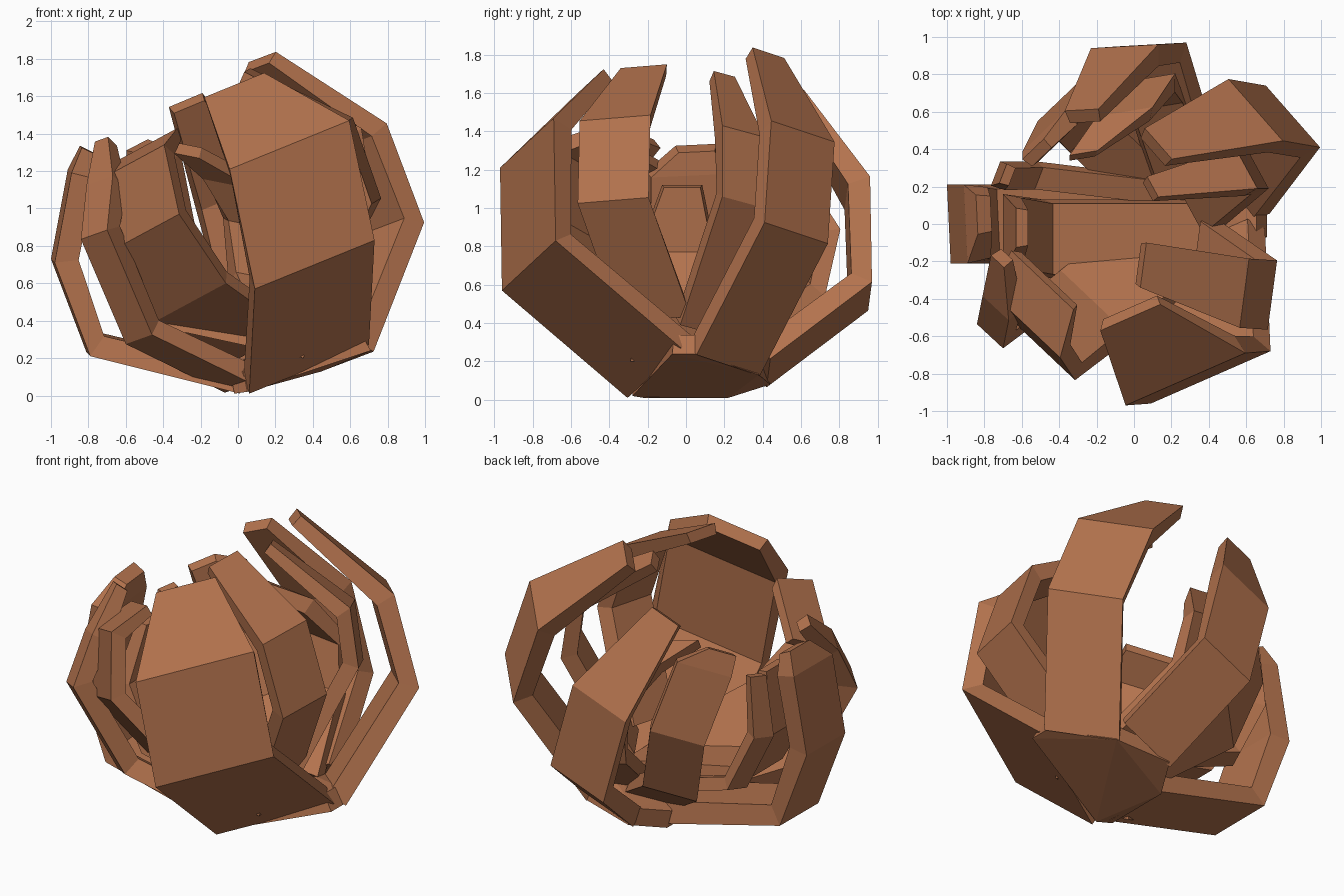
import bpy, bmesh
from mathutils import Vector

if "Cube" in bpy.data.objects:
    bpy.data.objects.remove(bpy.data.objects["Cube"])

mat = bpy.data.materials.new("brown_husk")
mat.diffuse_color = (0.45, 0.17, 0.075, 1)
mat.use_nodes = True
mat.node_tree.nodes["Principled BSDF"].inputs["Base Color"].default_value = mat.diffuse_color
CENTRE = Vector((0.12, 0, 0.95))


def finish(name, bm):
    bmesh.ops.recalc_face_normals(bm, faces=bm.faces)
    me = bpy.data.meshes.new(name)
    bm.to_mesh(me)
    bm.free()
    me.materials.append(mat)
    ob = bpy.data.objects.new(name, me)
    bpy.context.collection.objects.link(ob)
    return ob


def petal(name, path, side, thick=0.12, tip=0.5):
    """Thick tapered band following the outer midline, curling inward."""
    pts = [Vector(p) for p in path]
    side = Vector(side)
    bm = bmesh.new()
    rings = []
    last = len(pts) - 1
    for i, p in enumerate(pts):
        tangent = (pts[min(i + 1, last)] - pts[max(i - 1, 0)]).normalized()
        inward = tangent.cross(side).normalized()
        if inward.dot(CENTRE - p) < 0:
            inward.negate()
        half = side * 0.5 * (tip if i == last else 1)
        depth = inward * thick * (0.65 if i == last else 1)
        inner = half * 0.9
        rings.append([bm.verts.new(v) for v in
                      (p - half, p + half, p + depth + inner, p + depth - inner)])
    for a, b in zip(rings, rings[1:]):
        for k in range(4):
            j = (k + 1) % 4
            bm.faces.new((a[k], a[j], b[j], b[k]))
    bm.faces.new(rings[0][::-1])
    bm.faces.new(rings[-1])
    return finish(name, bm)


# Tilted hub plate joining the petals
bm = bmesh.new()
rim = [(.05, -.28, .02), (.71, -.07, .24), (.71, .07, .24), (.45, .38, .13),
       (.1, .44, .08), (-.02, .22, .01), (-.02, -.22, .01)]
for p in rim:
    bm.verts.new(p)
    bm.verts.new(Vector(p) * 0.95 + Vector((-.02, 0, .11)))
bmesh.ops.convex_hull(bm, input=bm.verts)
bmesh.ops.dissolve_limit(bm, angle_limit=0.05, verts=bm.verts, edges=bm.edges)
finish("hub", bm)

# Outer petals
petal("outer_petal_front_right",
      [(.38, -.165, .14), (.41, -.82, .70), (.275, -.83, 1.34), (-.02, -.5, 1.66)],
      (.64, .28, .26))
petal("outer_petal_right_back",
      [(.58, .22, .18), (.85, .575, .87), (.65, .61, 1.4), (.13, .43, 1.81)],
      (-.29, .33, -.11))
petal("outer_petal_back",
      [(.26, .43, .14), (.1, .96, .54), (-.05, .95, 1.09), (-.28, .61, 1.58)],
      (.36, .02, .15))
petal("outer_petal_left",
      [(0, 0, .02), (-.8, 0, .22), (-.99, 0, .72), (-.9, 0, 1.2), (-.84, .05, 1.33)],
      (-.02, .42, .02), .13)
petal("outer_petal_front_left",
      [(0, -.2, .04), (-.53, -.42, .3), (-.77, -.6, .86), (-.74, -.45, 1.15),
       (-.73, -.2, 1.37)],
      (.14, -.13, .05))

# Inner petals
petal("inner_petal_front_left",
      [(.1, -.2, .25), (-.25, -.47, .5), (-.5, -.66, .87), (-.58, -.54, 1.24),
       (-.49, -.3, 1.34)],
      (.37, -.35, .2), .1, .9)
petal("inner_petal_right",
      [(.42, -.16, .42), (.74, -.38, 1.04), (.59, -.37, 1.47), (.05, -.22, 1.74)],
      (.05, .37, .03), .1, .65)
petal("inner_petal_right_back",
      [(.4, .08, .36), (.66, .3, 1.03), (.6, .3, 1.4), (.1, .2, 1.7)],
      (-.12, .22, -.06), .1)
petal("inner_petal_back",
      [(.25, .25, .22), (.1, .7, .57), (.07, .78, .92), (-.05, .6, 1.2),
       (-.27, .38, 1.34)],
      (.3, .05, -.06), .1)
petal("inner_petal_back_left",
      [(.1, .2, .15), (-.27, .55, .42), (-.4, .66, .85), (-.48, .5, 1.25),
       (-.54, .4, 1.34)],
      (.23, .22, .12), .1)
petal("inner_petal_left",
      [(.35, -.08, .2), (-.48, -.08, .38), (-.7, -.05, .75), (-.63, -.02, 1.12)],
      (0, .42, 0), .1)
petal("inner_petal_left_narrow",
      [(.1, .19, .2), (-.55, .27, .42), (-.74, .27, .8), (-.7, .27, 1.18)],
      (.05, .13, .02), .08, .8)
